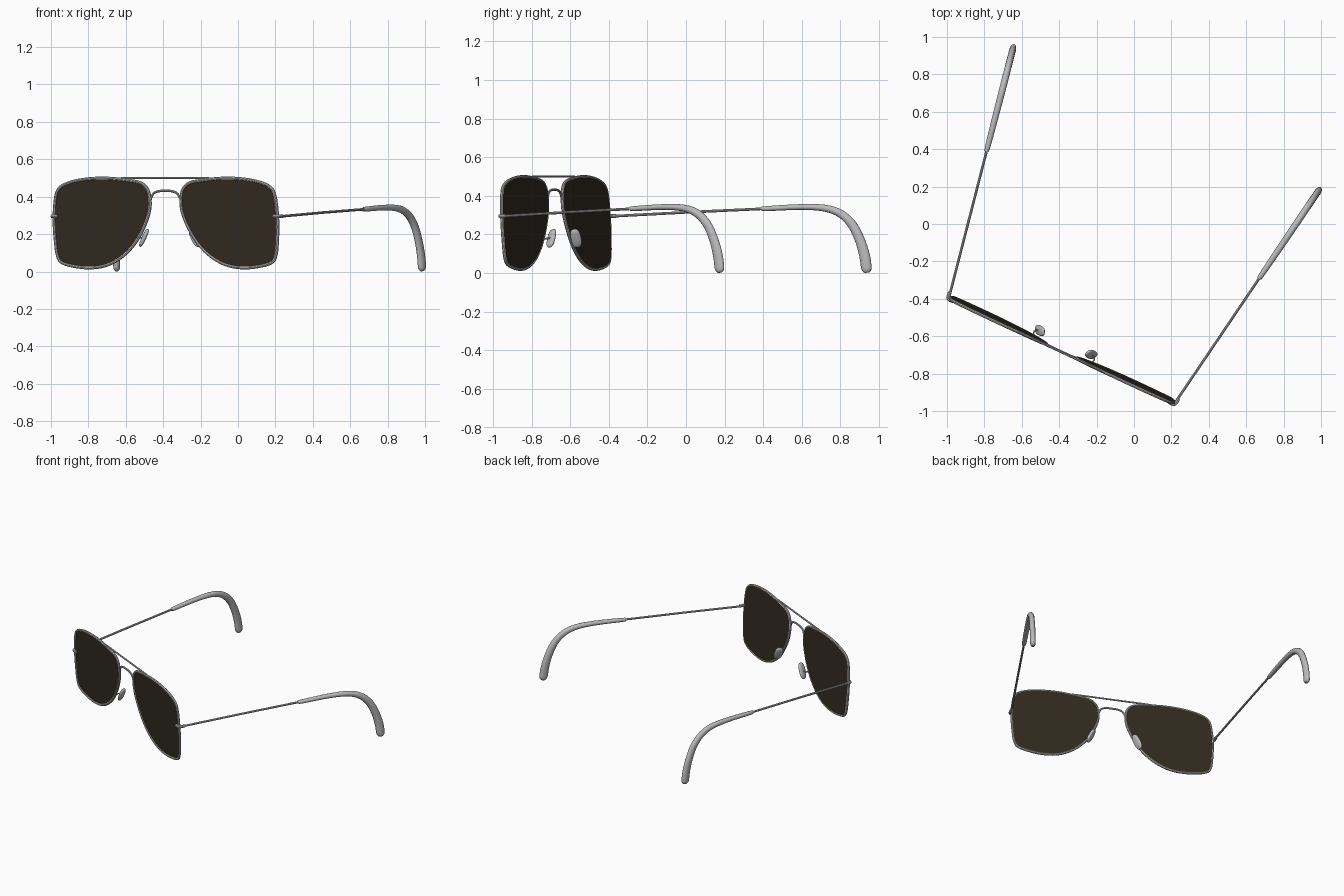
import bpy, bmesh, math
from mathutils import Vector, Matrix

if "Cube" in bpy.data.objects:
    bpy.data.objects.remove(bpy.data.objects["Cube"])

# Parts are modelled square-on (x across, y backward), then turned and placed
PLACE = Matrix.Translation((-0.39, -0.685, 0)) @ Matrix.Rotation(math.radians(-25), 4, 'Z')


def material(name, rgb, rough):
    m = bpy.data.materials.new(name)
    m.use_nodes = True
    m.diffuse_color = (*rgb, 1)
    shader = m.node_tree.nodes["Principled BSDF"]
    shader.inputs["Base Color"].default_value = (*rgb, 1)
    shader.inputs["Roughness"].default_value = rough
    return m


METAL = material("grey metal", (0.5, 0.5, 0.5), 0.4)
GLASS = material("dark brown glass", (0.031, 0.023, 0.014), 0.3)


def finish(name, bm, mat):
    bmesh.ops.recalc_face_normals(bm, faces=bm.faces)
    mesh = bpy.data.meshes.new(name)
    bm.to_mesh(mesh)
    bm.free()
    mesh.transform(PLACE)
    mesh.materials.append(mat)
    ob = bpy.data.objects.new(name, mesh)
    bpy.context.collection.objects.link(ob)
    bpy.ops.object.select_all(action='DESELECT')
    ob.select_set(True)
    bpy.context.view_layer.objects.active = ob
    bpy.ops.object.shade_smooth_by_angle(angle=math.radians(40))


def smooth_path(pts, closed=False, steps=4):
    """Catmull-Rom samples through points of any dimension."""
    pts = [Vector(p) for p in pts]
    n = len(pts)
    pick = (lambda i: pts[i % n]) if closed else (lambda i: pts[max(0, min(n - 1, i))])
    out = []
    for i in range(n if closed else n - 1):
        a, b, c, d = (pick(i + k) for k in (-1, 0, 1, 2))
        for s in range(steps):
            t = s / steps
            out.append((b * 2 + (c - a) * t + (a * 2 - b * 5 + c * 4 - d) * t ** 2
                        + (b * 3 - a - c * 3 + d) * t ** 3) / 2)
    return out if closed else out + [pts[-1]]


def sweep(name, path, radii, side, closed=False, sides=10):
    """Elliptical tube; radii = (along side, across side) for each path point."""
    bm = bmesh.new()
    n = len(path)
    rings = []
    for i, p in enumerate(path):
        if closed:
            tan = path[(i + 1) % n] - path[i - 1]
        else:
            tan = path[min(i + 1, n - 1)] - path[max(i - 1, 0)]
        tan.normalize()
        across = tan.cross(Vector(side)).normalized()
        lateral = across.cross(tan)
        ra, rb = radii[i] if isinstance(radii, list) else (radii, radii)
        rings.append([bm.verts.new(p + lateral * ra * math.cos(a) + across * rb * math.sin(a))
                      for a in (math.tau * k / sides for k in range(sides))])
    for i in range(n if closed else n - 1):
        r, q = rings[i], rings[(i + 1) % n]
        for k in range(sides):
            j = (k + 1) % sides
            bm.faces.new((r[k], r[j], q[j], q[k]))
    if not closed:
        bm.faces.new(rings[0])
        bm.faces.new(rings[-1])
    finish(name, bm, METAL)


def lean(z):
    """The lower edge of the front sits slightly further back."""
    return (0.5 - z) * 0.05


# Lens outline, from the nose side over the top and around
OUTLINE = [(.091, .385), (.104, .44), (.145, .474), (.23, .489), (.348, .499), (.466, .494),
           (.57, .474), (.633, .438), (.653, .369), (.660, .267), (.656, .171), (.645, .085),
           (.616, .046), (.53, .025), (.437, .020), (.348, .036), (.263, .079), (.188, .147),
           (.13, .236), (.096, .32)]

# Earpiece sleeve: backward, height, lateral radius, vertical radius
SLEEVE = [(.79, .332, .008, .008), (.805, .333, .014, .013), (.99, .342, .017, .015),
          (1.12, .336, .018, .018), (1.203, .307, .018, .021), (1.264, .25, .018, .024),
          (1.304, .171, .018, .026), (1.328, .093, .018, .028), (1.338, .03, .018, .028),
          (1.340, .012, .015, .023), (1.341, .002, .008, .012)]

for sign, label, splay in ((1, "left", 0.160), (-1, "right", 0.187)):
    outline = smooth_path([(sign * x, lean(z), z) for x, z in OUTLINE], closed=True)

    # Rim, with the lens set towards its back
    sweep(label + "_rim", outline, 0.0085, (0, 1, 0), closed=True, sides=8)
    bm = bmesh.new()
    face = bm.faces.new([bm.verts.new(p - Vector((0, 0.002, 0))) for p in outline])
    grown = bmesh.ops.extrude_face_region(bm, geom=[face])["geom"]
    bmesh.ops.translate(bm, vec=(0, 0.009, 0),
                        verts=[g for g in grown if isinstance(g, bmesh.types.BMVert)])
    finish(label + "_lens", bm, GLASS)

    # Hinge lug wrapping from the rim to the temple
    lug = smooth_path([(sign * .636, .002, .295), (sign * .66, .002, .295),
                       (sign * .671, .012, .295), (sign * .674, .04, .296)])
    sweep(label + "_hinge", lug, 0.010, (0, 0, 1), sides=8)

    # Thin temple arm and its thicker curved sleeve
    def on_arm(back, height):
        return Vector((sign * (.668 + splay * back), back + .02, height))
    flat_side = (1, -sign * splay, 0)
    sweep(label + "_temple_arm", [on_arm(0, .294), on_arm(.4, .315), on_arm(.82, .334)],
          0.007, flat_side, sides=8)
    samples = smooth_path(SLEEVE)
    sweep(label + "_temple_sleeve", [on_arm(s[0], s[1]) for s in samples],
          [(s[2], s[3]) for s in samples], flat_side, sides=14)

    # Nose pad: a rounded, squarish tilted plate facing inward and back
    normal = Vector((-sign * .82, .42, -.42)).normalized()
    long_axis = Vector((-sign * .48, 0, .88))
    long_axis = (long_axis - normal * long_axis.dot(normal)).normalized()
    frame = Matrix((long_axis.cross(normal), long_axis, normal)).transposed().to_4x4()
    bm = bmesh.new()
    bmesh.ops.create_uvsphere(bm, u_segments=24, v_segments=12, radius=1)
    for v in bm.verts:
        rounded = [math.copysign(abs(c) ** .75, c) for c in v.co]
        v.co = Vector((rounded[0] * .027, rounded[1] * .053, rounded[2] * .012))
    bm.transform(Matrix.Translation((sign * .151, .057, .18)) @ frame)
    finish(label + "_nose_pad", bm, METAL)

    # Wire holding the pad
    wire = smooth_path([(sign * .168, .015, .18), (sign * .178, .035, .178),
                        (sign * .170, .05, .18), (sign * .152, .056, .182)])
    sweep(label + "_pad_wire", wire, 0.0045, (0, 0, 1), sides=6)

# Straight brow bar and arched bridge between the lenses
sweep("brow_bar", [Vector((x, 0, .499)) for x in (-.26, 0, .26)], 0.0055, (0, 1, 0), sides=8)
arch = [(.092, .37), (.083, .397), (.066, .42), (.035, .43)]
arch = [(-x, z) for x, z in arch] + [(0, .431)] + arch[::-1]
sweep("bridge", smooth_path([(x, lean(z), z) for x, z in arch]), 0.0065, (0, 1, 0), sides=8)
